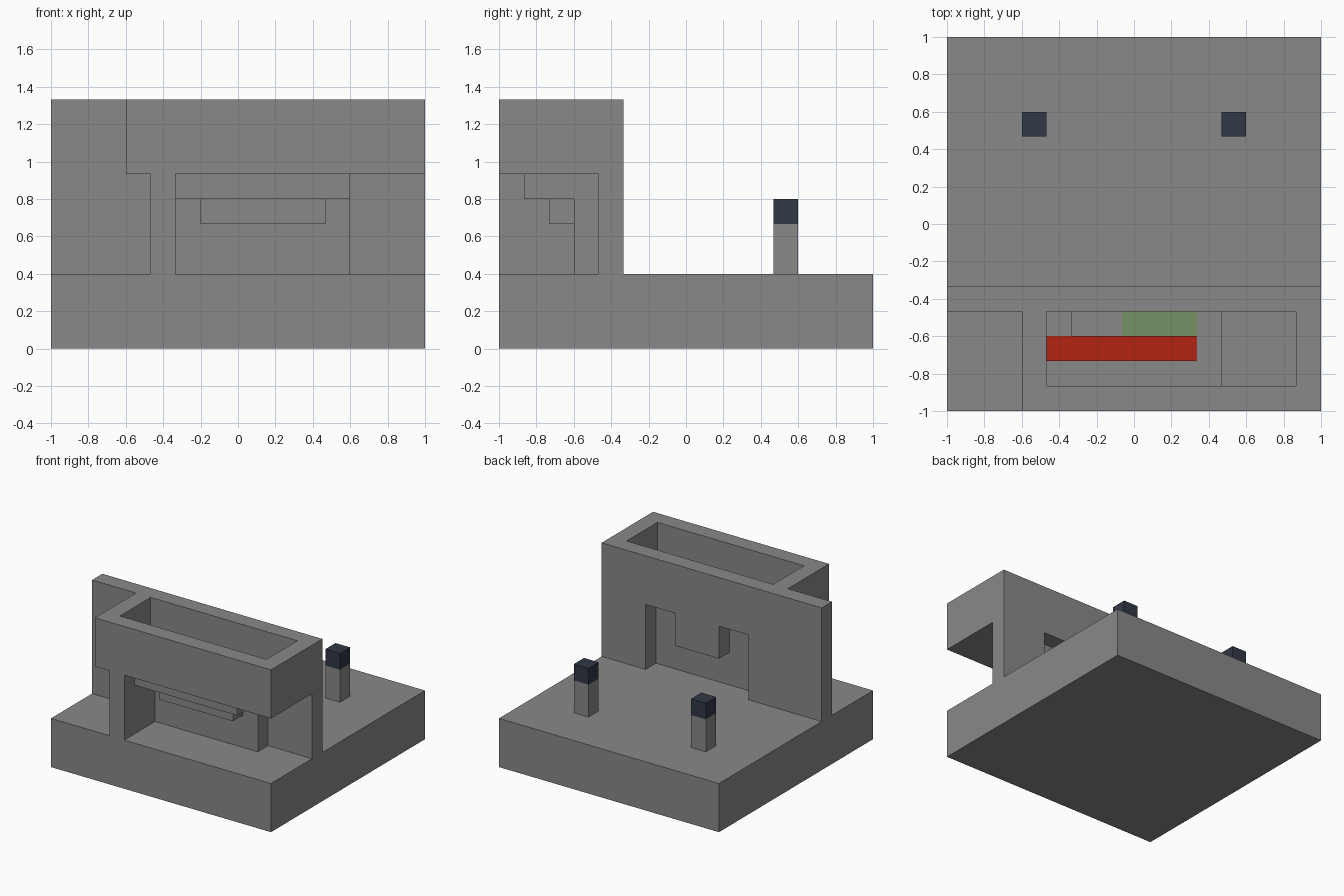
import bpy
import bmesh
from mathutils import Vector

if "Cube" in bpy.data.objects:
    bpy.data.objects.remove(bpy.data.objects["Cube"], do_unlink=True)

UNIT = 2 / 15  # one block of the 15 x 15 grid


def material(name, rgb):
    mat = bpy.data.materials.new(name)
    mat.use_nodes = True
    mat.diffuse_color = (*rgb, 1)
    mat.node_tree.nodes["Principled BSDF"].inputs["Base Color"].default_value = (*rgb, 1)
    return mat


STONE = material("stone grey", (0.25, 0.25, 0.25))
NAVY = material("dark navy", (0.03, 0.04, 0.06))
RED = material("red", (0.44, 0.017, 0.005))
GREEN = material("muted green", (0.18, 0.28, 0.125))


def extrude(name, outline, to_point, direction, mat):
    """Extrude a flat outline, given in grid blocks, along a direction."""
    bm = bmesh.new()
    offset = Vector((-7.5, -7.5, 0))
    verts = [bm.verts.new((Vector(to_point(a, b)) + offset) * UNIT) for a, b in outline]
    face = bm.faces.new(verts)
    result = bmesh.ops.extrude_face_region(bm, geom=[face], use_keep_orig=True)
    moved = [v for v in result["geom"] if isinstance(v, bmesh.types.BMVert)]
    bmesh.ops.translate(bm, verts=moved, vec=Vector(direction) * UNIT)
    bmesh.ops.recalc_face_normals(bm, faces=bm.faces)
    mesh = bpy.data.meshes.new(name)
    bm.to_mesh(mesh)
    bm.free()
    mesh.materials.append(mat)
    obj = bpy.data.objects.new(name, mesh)
    bpy.context.collection.objects.link(obj)
    return obj


def block(name, x, y, z, mat=STONE):
    """Box spanning grid ranges x, y and z."""
    outline = [(x[0], y[0]), (x[1], y[0]), (x[1], y[1]), (x[0], y[1])]
    return extrude(name, outline, lambda a, b: (a, b, z[0]), (0, 0, z[1] - z[0]), mat)


# Ground slab
block("base", (0, 15), (0, 15), (0, 3))

# Rear wall with a notched doorway recess
wall = [(0, 3), (5, 3), (5, 7), (7, 7), (7, 5), (10, 5),
        (10, 7), (12, 7), (12, 3), (15, 3), (15, 10), (0, 10)]
extrude("rear_wall", wall, lambda a, b: (a, 4, b), (0, 1, 0), STONE)
block("recess_panel", (5, 12), (3, 4), (3, 7))
block("side_pillar", (4, 5), (0, 4), (3, 7))

# Open trough along the front of the wall
trough = [(3, 0), (15, 0), (15, 4), (14, 4), (14, 1), (4, 1), (4, 4), (3, 4)]
extrude("trough_walls", trough, lambda a, b: (a, b, 7), (0, 0, 3), STONE)
block("trough_floor", (11, 14), (1, 4), (7, 8))
block("trough_corner_block", (4, 5), (3, 4), (7, 8))

# Stepped underside of the trough
block("upper_step", (5, 12), (1, 3), (6, 7))
block("lower_step", (6, 11), (2, 3), (5, 6))

# Coloured strips lying in the trough
block("red_strip", (4, 10), (2, 3), (7, 8), RED)
block("green_strip", (7, 10), (3, 4), (7, 7.05), GREEN)

# Capped posts at the back
for side, x in (("right", 3), ("left", 11)):
    block(side + "_post", (x, x + 1), (11, 12), (3, 5))
    block(side + "_post_cap", (x, x + 1), (11, 12), (5, 6), NAVY)
